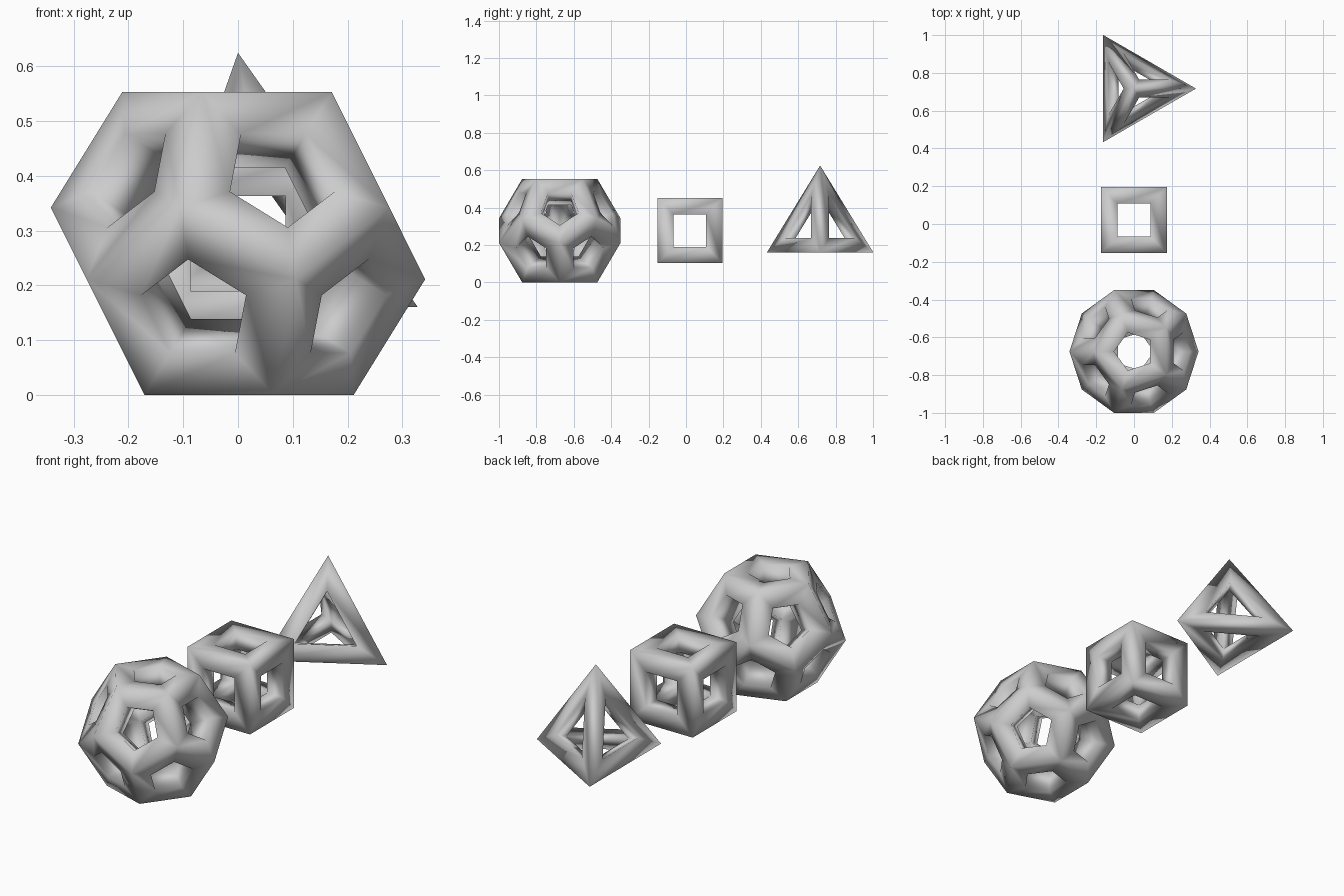
import bpy, bmesh, math
from mathutils import Vector

if "Cube" in bpy.data.objects:
    bpy.data.objects.remove(bpy.data.objects["Cube"])

R = 0.348                                   # radius shared by the solids
ZC = R * math.sqrt((5 + 2 * math.sqrt(5)) / 15)   # dodecahedron inradius: centre height


def ring(n, radius, z, start):
    return [Vector((radius * math.cos(math.radians(start + 360 * i / n)),
                    radius * math.sin(math.radians(start + 360 * i / n)), z)) for i in range(n)]


def solid(points):
    """Convex hull with coplanar triangles merged into flat faces."""
    bm = bmesh.new()
    for p in points:
        bm.verts.new(p)
    bmesh.ops.convex_hull(bm, input=bm.verts[:])
    bmesh.ops.dissolve_limit(bm, angle_limit=math.radians(2),
                             verts=bm.verts[:], edges=bm.edges[:])
    bmesh.ops.recalc_face_normals(bm, faces=bm.faces[:])
    return bm


def strut_frame(name, points, centre, hole=0.5, core=0.5):
    """Replace every edge by a strut: outer ridge, face openings, inner ridge."""
    src = solid(points)
    src.verts.index_update()
    out = bmesh.new()
    outer = [out.verts.new(v.co) for v in src.verts]
    inner = [out.verts.new(v.co * core) for v in src.verts]
    for f in src.faces:
        c = sum((v.co for v in f.verts), Vector()) / len(f.verts)
        idx = [v.index for v in f.verts]
        rim = [out.verts.new(c.lerp(v.co, hole)) for v in f.verts]
        for k in range(len(idx)):
            j = (k + 1) % len(idx)
            out.faces.new((outer[idx[k]], outer[idx[j]], rim[j], rim[k]))
            out.faces.new((rim[k], rim[j], inner[idx[j]], inner[idx[k]]))
    for f in out.faces:
        f.smooth = True
    bmesh.ops.recalc_face_normals(out, faces=out.faces[:])
    me = bpy.data.meshes.new(name)
    out.to_mesh(me)
    src.free()
    out.free()
    ob = bpy.data.objects.new(name, me)
    ob.location = centre
    bpy.context.collection.objects.link(ob)


# Twelve-sided frame resting on a flat pentagon
zb = math.sqrt(R * R - (0.9822 * R) ** 2)
cap = math.sqrt(R * R - ZC * ZC)
dodeca = (ring(5, cap, ZC, 180) + ring(5, 0.9822 * R, zb, 180)
          + ring(5, 0.9822 * R, -zb, 0) + ring(5, cap, -ZC, 0))
strut_frame("dodecahedron_frame", dodeca, (0, 0.021 - 2 * R, ZC))

# Cube frame
h = R / 2
cube = ring(4, h * math.sqrt(2), h, 45) + ring(4, h * math.sqrt(2), -h, 45)
strut_frame("cube_frame", cube, (0, 0.021, ZC))

# Tetrahedron frame, tip up
tetra = [Vector((0, 0, R))] + ring(3, R * math.sqrt(8) / 3, -R / 3, 0)
strut_frame("tetrahedron_frame", tetra, (0, 0.021 + 2 * R, ZC))
